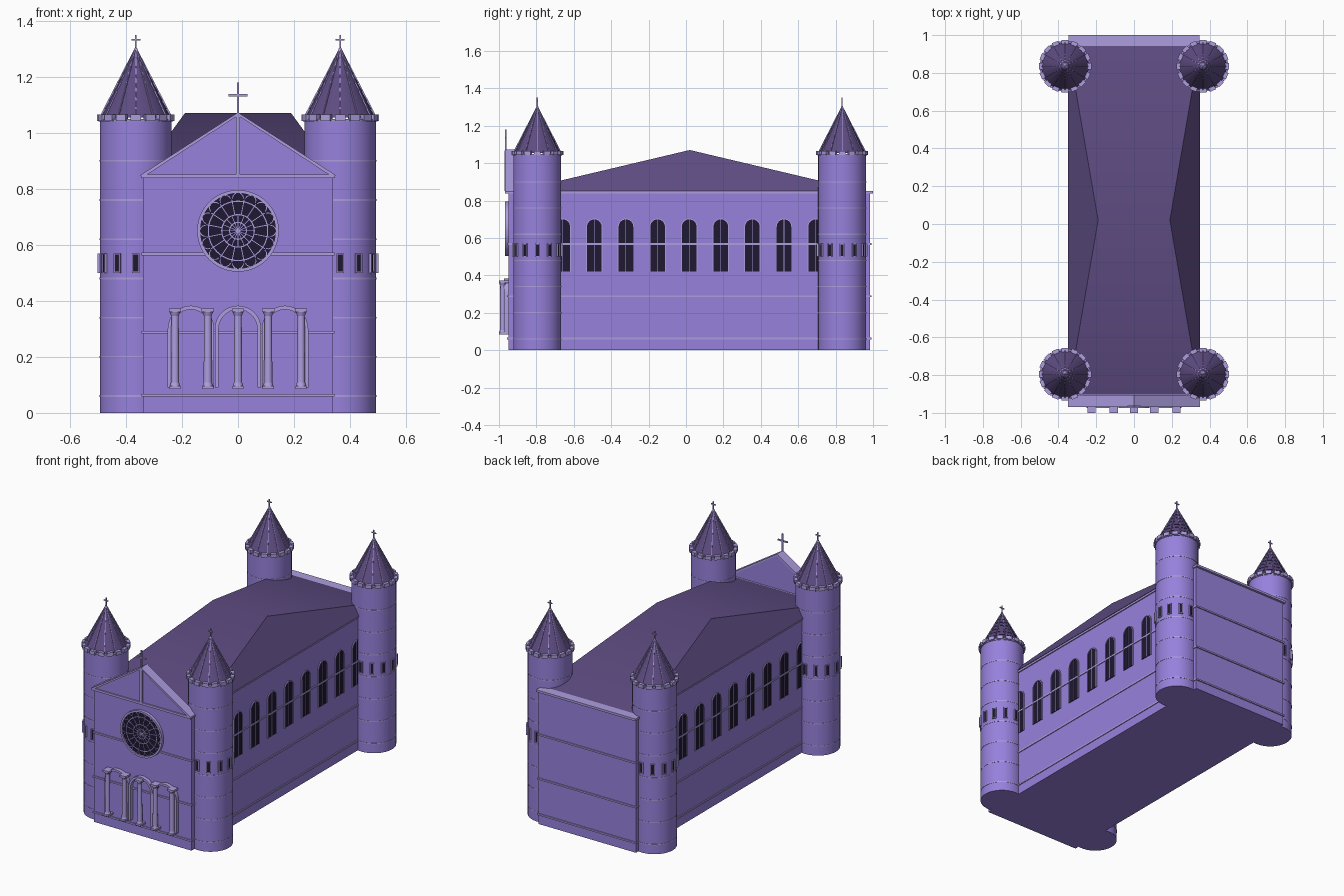
import bpy, bmesh
from math import sin, cos, pi, radians, atan2, hypot
from mathutils import Matrix, Vector

if "Cube" in bpy.data.objects:
    bpy.data.objects.remove(bpy.data.objects["Cube"])


def material(name, rgb):
    m = bpy.data.materials.new(name)
    m.diffuse_color = (*rgb, 1)
    m.use_nodes = True
    m.node_tree.nodes["Principled BSDF"].inputs["Base Color"].default_value = m.diffuse_color
    return m


WALL = material("wall", (0.31, 0.22, 0.72))
TRIM = material("trim", (0.42, 0.34, 0.74))
ROOF = material("roof", (0.11, 0.07, 0.22))
DARK = material("glass", (0.014, 0.009, 0.032))


def finish(name, bm, mat):
    bmesh.ops.recalc_face_normals(bm, faces=bm.faces)
    me = bpy.data.meshes.new(name)
    bm.to_mesh(me)
    bm.free()
    ob = bpy.data.objects.new(name, me)
    bpy.context.collection.objects.link(ob)
    me.materials.append(mat)
    bpy.ops.object.select_all(action='DESELECT')
    ob.select_set(True)
    bpy.context.view_layer.objects.active = ob
    bpy.ops.object.shade_smooth_by_angle(angle=radians(30))


def box(bm, lo, hi, M=Matrix()):
    lo, hi = Vector(lo), Vector(hi)
    S = Matrix.Diagonal((*(hi - lo), 1))
    bmesh.ops.create_cube(bm, size=1, matrix=M @ Matrix.Translation((lo + hi) / 2) @ S)


def cyl(bm, x, y, z0, z1, r0, r1=None, n=48):
    bmesh.ops.create_cone(bm, cap_ends=True, segments=n, radius1=r0, radius2=r0 if r1 is None else r1,
                          depth=z1 - z0, matrix=Matrix.Translation((x, y, (z0 + z1) / 2)))


def prism(bm, pts, depth, M=Matrix()):
    """Outline in local x,z pushed out from y=0 towards -y."""
    a = [bm.verts.new(M @ Vector((x, 0, z))) for x, z in pts]
    b = [bm.verts.new(M @ Vector((x, -depth, z))) for x, z in pts]
    bm.faces.new(a)
    bm.faces.new(b[::-1])
    for i in range(len(a)):
        j = (i + 1) % len(a)
        bm.faces.new((a[i], b[i], b[j], a[j]))


def strip(bm, outer, inner, depth, M=Matrix()):
    """Raised moulding between two matching lines."""
    rows = [[bm.verts.new(M @ Vector(v)) for v in
             ((o[0], 0, o[1]), (o[0], -depth, o[1]), (i[0], -depth, i[1]), (i[0], 0, i[1]))]
            for o, i in zip(outer, inner)]
    for a, b in zip(rows, rows[1:]):
        for k in range(4):
            bm.faces.new((a[k], b[k], b[(k + 1) % 4], a[(k + 1) % 4]))
    if outer[0] != outer[-1]:
        bm.faces.new(rows[0])
        bm.faces.new(rows[-1][::-1])


def arch(cx, z0, spring, r, n=14):
    top = [(cx + r * cos(pi * i / n), spring + r * sin(pi * i / n)) for i in range(n + 1)]
    return [(cx + r, z0)] + top + [(cx - r, z0)]


def circle(r, n=48):
    return [(r * cos(2 * pi * i / n), r * sin(2 * pi * i / n)) for i in range(n)] + [(r, 0.0)]


def place(x, y, z=0, turn=0):
    return Matrix.Translation((x, y, z)) @ Matrix.Rotation(turn, 4, 'Z')


# Nave body and front gable
bm = bmesh.new()
box(bm, (-.34, -.95, 0), (.34, .985, .845))
finish("nave_walls", bm, WALL)
bm = bmesh.new()
prism(bm, [(-.34, .845), (.34, .845), (0, 1.065)], .05, place(0, -.91))
finish("front_gable", bm, WALL)

# String courses, cornice and gable coping
bm = bmesh.new()
for z in (.063, .288, .567):
    box(bm, (-.345, -.957, z - .005), (.345, .992, z + .005))
box(bm, (-.347, -.968, .838), (.347, 1, .852))
for s in (-1, 1):
    strip(bm, [(s * .35, .848), (0, 1.073)], [(s * .335, .844), (0, 1.062)], .063, place(0, -.906))
finish("wall_mouldings", bm, TRIM)

# Main roof with its ridge running across
bm = bmesh.new()
base = [bm.verts.new(p) for p in ((-.35, -.91, .85), (.35, -.91, .85), (.35, .95, .85), (-.35, .95, .85))]
rl, rr = bm.verts.new((-.19, .02, 1.07)), bm.verts.new((.19, .02, 1.07))
for f in ((base[0], base[1], rr, rl), (base[1], base[2], rr), (base[2], base[3], rl, rr),
          (base[3], base[0], rl), base[::-1]):
    bm.faces.new(f)
finish("main_roof", bm, ROOF)

# Arched side windows
glass, frame = bmesh.new(), bmesh.new()
for s in (-1, 1):
    for k in range(9):
        M = place(s * .34, .017 + (k - 4) * .169, 0, s * pi / 2)
        prism(glass, arch(0, .42, .66, .04), .003, M)
        strip(frame, arch(0, .42, .66, .044), arch(0, .42, .66, .039), .006, M)
        box(frame, (-.0015, -.005, .42), (.0015, 0, .70), M)
        box(frame, (-.04, -.005, .565), (.04, 0, .569), M)
finish("side_window_glass", glass, DARK)
finish("side_window_frames", frame, TRIM)

# Rose window
R = place(0, -.95, .65)
bm = bmesh.new()
prism(bm, circle(.14)[:-1], .010, R)
finish("rose_glass", bm, DARK)
bm = bmesh.new()
strip(bm, circle(.146), circle(.134), .018, R)
for r in (.106, .058, .03):
    strip(bm, circle(r + .002), circle(r - .002), .014, R)
for k in range(16):
    T = R @ Matrix.Rotation(k * pi / 8, 4, 'Y')
    box(bm, (0, -.013, -.0012), (.06, 0, .0012), T)
    T = R @ Matrix.Rotation((k + .5) * pi / 8, 4, 'Y')
    box(bm, (.058, -.013, -.0015), (.115, 0, .0015), T)
    c = R @ Matrix.Rotation(k * pi / 8, 4, 'Y') @ Matrix.Translation((.116, 0, 0))
    half = [(r * cos(t), r * sin(t)) for r in (.0215, .0185) for t in [-pi / 2 + pi * i / 6 for i in range(7)]]
    strip(bm, half[:7], half[7:], .013, c)
finish("rose_tracery", bm, TRIM)

# Portal arches and columns
bm = bmesh.new()
for cx in (-.168, 0, .168):
    strip(bm, arch(cx, .09, .30, .083), arch(cx, .09, .30, .069), .024, place(0, -.95))
finish("portal_arches", bm, TRIM)
bm = bmesh.new()
for x in (-.225, -.108, 0, .108, .225):
    cyl(bm, x, -.98, .09, .36, .015, .013, 20)
    cyl(bm, x, -.98, .095, .108, .019, .015, 20)
    cyl(bm, x, -.98, .345, .36, .013, .019, 20)
    box(bm, (x - .02, -1, .085), (x + .02, -.95, .096))
    box(bm, (x - .022, -1, .36), (x + .022, -.95, .372))
finish("portal_columns", bm, TRIM)

# Four corner towers
shaft, trim, cone, glass, ribs = [bmesh.new() for _ in range(5)]
for sx in (-1, 1):
    for y in (-.795, .835):
        x = sx * .365
        cyl(shaft, x, y, 0, 1.045, .128)
        for k in range(7):
            z = .06 + .14 * k
            cyl(trim, x, y, z - .003, z + .003, .1295)
        # eave ring with blocks
        cyl(trim, x, y, 1.04, 1.05, .132, .134)
        for k in range(16):
            box(trim, (-.018, -.139, 1.043), (.018, -.115, 1.066), place(x, y, 0, k * pi / 8))
        # slit windows around the outer half
        for k in range(-3, 4):
            M = place(x, y, 0, sx * pi / 2 + k * pi / 6)
            box(glass, (-.009, -.13, .503), (.009, -.12, .567), M)
            for u in (-.0105, .0105):
                box(trim, (u - .0025, -.136, .5), (u + .0025, -.12, .57), M)
            for z in (.5, .566):
                box(trim, (-.012, -.134, z), (.012, -.12, z + .004), M)
        # stepped shingle courses of the spire
        n = 8
        for k in range(n):
            a, b = 1 - k / n, 1 - (k + 1) / n
            cyl(cone, x, y, 1.3 - .245 * a, 1.3 - .245 * b, .123 * a + .003, max(.123 * b, .001), 24)
        # ribs up the spire
        tilt = atan2(.126, .245)
        for k in range(12):
            M = place(x, y, 1.303, k * pi / 6) @ Matrix.Rotation(-tilt, 4, 'X')
            box(ribs, (-.0018, -.003, -hypot(.126, .245)), (.0018, .003, 0), M)
        # finial cross
        cyl(ribs, x, y, 1.285, 1.303, .008, .005, 12)
        box(ribs, (x - .003, y - .003, 1.29), (x + .003, y + .003, 1.35))
        box(ribs, (x - .016, y - .003, 1.329), (x + .016, y + .003, 1.335))
finish("tower_shafts", shaft, WALL)
finish("tower_trim", trim, TRIM)
finish("tower_spires", cone, ROOF)
finish("tower_window_glass", glass, DARK)
finish("spire_ribs_and_crosses", ribs, TRIM)

# Gable cross
bm = bmesh.new()
box(bm, (-.004, -.969, 1.06), (.004, -.961, 1.18))
box(bm, (-.034, -.969, 1.13), (.034, -.961, 1.138))
box(bm, (-.008, -.97, .85), (.008, -.95, 1.068))
finish("gable_cross", bm, TRIM)
